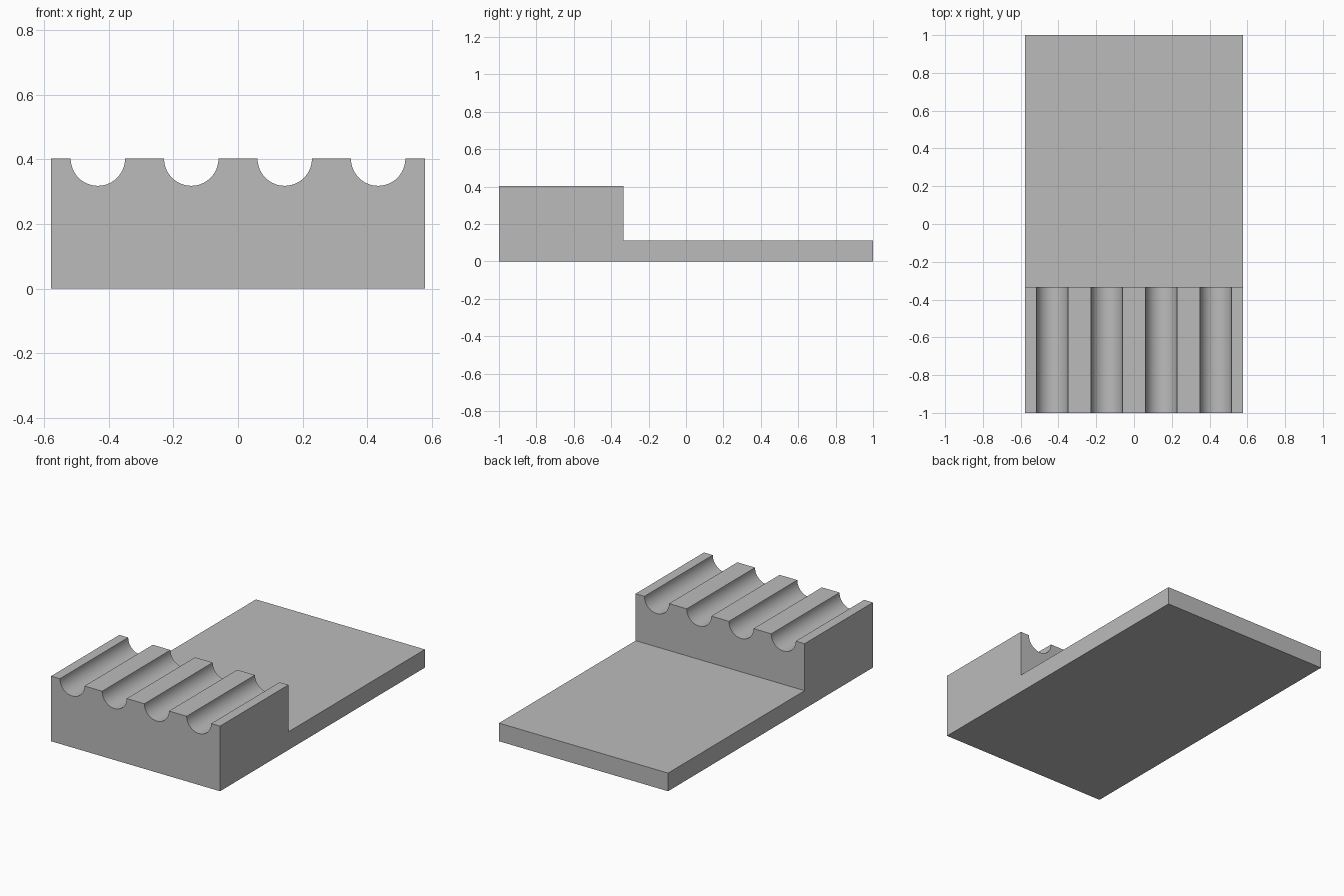
import bpy, bmesh, math

WIDTH = 1.155
BACK, STEP = 1.0, -0.333
PLATE_H, BLOCK_H = 0.112, 0.402
GROOVES, RADIUS = 4, 0.084

if "Cube" in bpy.data.objects:
    bpy.data.objects.remove(bpy.data.objects["Cube"], do_unlink=True)

grey = bpy.data.materials.new("plain_grey")
grey.use_nodes = True
colour = (0.5, 0.5, 0.5, 1)
grey.diffuse_color = colour
grey.node_tree.nodes["Principled BSDF"].inputs["Base Color"].default_value = colour


def make_object(name, bm):
    bmesh.ops.recalc_face_normals(bm, faces=bm.faces)
    mesh = bpy.data.meshes.new(name)
    bm.to_mesh(mesh)
    bm.free()
    mesh.materials.append(grey)
    obj = bpy.data.objects.new(name, mesh)
    bpy.context.collection.objects.link(obj)
    return obj


def extrude_profile(name, points, vector):
    bm = bmesh.new()
    face = bm.faces.new([bm.verts.new(p) for p in points])
    out = bmesh.ops.extrude_face_region(bm, geom=[face], use_keep_orig=True)
    verts = [v for v in out["geom"] if isinstance(v, bmesh.types.BMVert)]
    bmesh.ops.translate(bm, verts=verts, vec=vector)
    return make_object(name, bm)


# Stepped body: raised block at the front, thin plate behind
side = [(-BACK, 0), (BACK, 0), (BACK, PLATE_H), (STEP, PLATE_H),
        (STEP, BLOCK_H), (-BACK, BLOCK_H)]
body = extrude_profile("grooved_stand",
                       [(-WIDTH / 2, y, z) for y, z in side], (WIDTH, 0, 0))

# Half-round grooves cut along the top of the block
bpy.context.view_layer.objects.active = body
body.select_set(True)
pitch = WIDTH / GROOVES
for i in range(GROOVES):
    x = (i - (GROOVES - 1) / 2) * pitch
    ring = [math.tau * k / 64 for k in range(64)]
    cutter = extrude_profile(
        "groove_cutter",
        [(x + RADIUS * math.cos(a), -BACK - 0.1, BLOCK_H + RADIUS * math.sin(a))
         for a in ring],
        (0, STEP + BACK + 0.2, 0))
    cutter.hide_render = True
    cut = body.modifiers.new("groove", 'BOOLEAN')
    cut.operation = 'DIFFERENCE'
    cut.solver = 'EXACT'
    cut.object = cutter
    bpy.ops.object.modifier_apply(modifier=cut.name)
    bpy.data.objects.remove(cutter, do_unlink=True)

bpy.ops.object.shade_smooth_by_angle(angle=math.radians(30))
